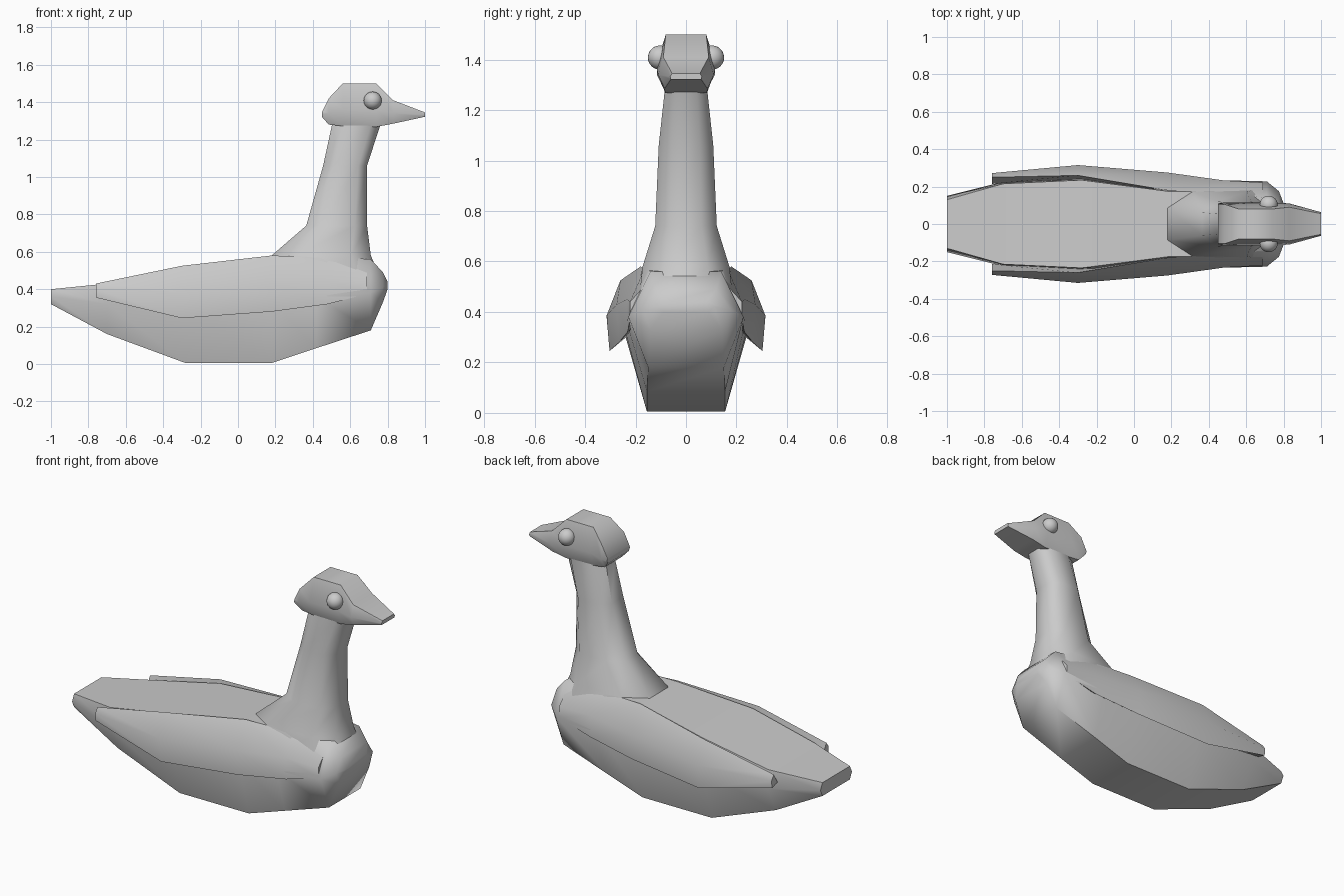
import bpy, bmesh, math

if "Cube" in bpy.data.objects:
    bpy.data.objects.remove(bpy.data.objects["Cube"])


def loft(name, rings, angle=50):
    """Skin a list of equal-length point rings and cap both ends."""
    bm = bmesh.new()
    vs = [[bm.verts.new(p) for p in r] for r in rings]
    n = len(rings[0])
    for a, b in zip(vs, vs[1:]):
        for i in range(n):
            j = (i + 1) % n
            bm.faces.new((a[i], a[j], b[j], b[i]))
    bm.faces.new(vs[0])
    bm.faces.new(vs[-1])
    bmesh.ops.recalc_face_normals(bm, faces=bm.faces)
    me = bpy.data.meshes.new(name)
    bm.to_mesh(me)
    bm.free()
    ob = bpy.data.objects.new(name, me)
    bpy.context.collection.objects.link(ob)
    smooth(ob, angle)
    return ob


def smooth(ob, angle):
    bpy.ops.object.select_all(action='DESELECT')
    ob.select_set(True)
    bpy.context.view_layer.objects.active = ob
    bpy.ops.object.shade_smooth_by_angle(angle=math.radians(angle))


def hexa(x, zb, wb, zm, wm, zt, wt):
    """Symmetric section: bottom, widest and top half-widths with heights."""
    return [(x, -wb, zb), (x, wb, zb), (x, wm, zm),
            (x, wt, zt), (x, -wt, zt), (x, -wm, zm)]


# Body: flat belly, raised tail, rounded breast
body = [
    (-1.00, .320, .130, .36, .15, .40, .130),
    (-0.70, .160, .145, .32, .225, .43, .215),
    (-0.28, .005, .155, .32, .245, .515, .235),
    (0.18, .005, .155, .34, .245, .575, .175),
    (0.42, .085, .155, .36, .235, .58, .170),
    (0.71, .180, .150, .38, .228, .56, .140),
    (0.775, .330, .140, .41, .175, .49, .120),
    (0.80, .400, .090, .42, .110, .44, .080),
]
loft("body", [hexa(*s) for s in body])


# Neck: eight-sided column flaring into the back (z, back x, front x, half-width)
neck = [(.42, .18, .78, .19), (.58, .18, .71, .172), (.74, .365, .69, .122),
        (1.06, .455, .69, .108), (1.29, .505, .765, .083)]


def neck_ring(z, x0, x1, w):
    c, r = (x0 + x1) / 2, (x1 - x0) / 2
    shape = [(1, .5), (.6, 1), (-.5, 1), (-1, .5)]
    half = [(c + r * a, w * b, z) for a, b in shape]
    return half + [(x, -y, zz) for x, y, zz in reversed(half)]


loft("neck", [neck_ring(*s) for s in neck])

# Head tapering into a flat beak
head = [
    (.45, 1.320, .100, 1.335, .110, 1.350, .105),
    (.485, 1.280, .082, 1.340, .115, 1.420, .105),
    (.56, 1.272, .083, 1.360, .115, 1.500, .080),
    (.74, 1.268, .083, 1.360, .115, 1.500, .080),
    (.83, 1.285, .085, 1.340, .110, 1.410, .090),
    (1.00, 1.322, .060, 1.333, .063, 1.345, .055),
]
loft("head", [hexa(*s) for s in head])

# Folded wings: (x, upper edge, bulge, lower edge, inner edge) as y, z pairs
wing = [
    (-.76, (.250, .430), (.272, .40), (.268, .355), (.215, .37)),
    (-.30, (.260, .525), (.315, .385), (.303, .245), (.225, .31)),
    (.18, (.180, .580), (.275, .430), (.265, .280), (.200, .34)),
    (.48, (.165, .570), (.233, .450), (.232, .320), (.180, .36)),
    (.69, (.130, .540), (.222, .440), (.222, .375), (.150, .40)),
]
for side, label in ((1, "left"), (-1, "right")):
    loft("wing_" + label,
         [[(s[0], side * y, z) for y, z in s[1:]] for s in wing])
    # Eye
    bpy.ops.mesh.primitive_uv_sphere_add(
        segments=24, ring_count=12, radius=.048,
        location=(.72, side * .103, 1.408))
    eye = bpy.context.object
    eye.name = "eye_" + label
    smooth(eye, 60)
